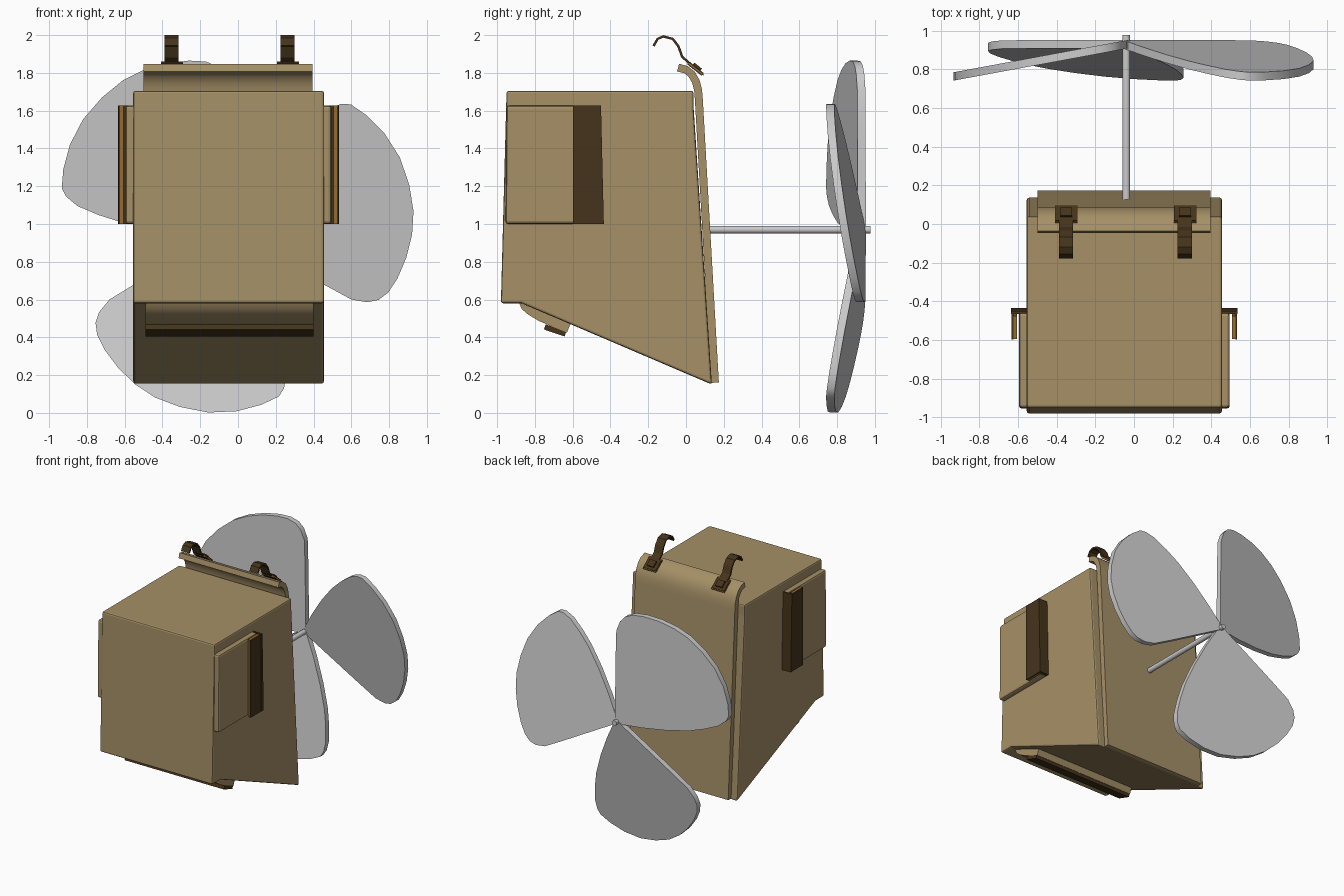
import bpy, bmesh, math
from mathutils import Vector, Matrix

if "Cube" in bpy.data.objects:
    bpy.data.objects.remove(bpy.data.objects["Cube"])


def material(name, rgb):
    m = bpy.data.materials.new(name)
    m.diffuse_color = (*rgb, 1)
    m.use_nodes = True
    m.node_tree.nodes["Principled BSDF"].inputs["Base Color"].default_value = m.diffuse_color
    return m


TAN = material("canvas_tan", (0.38, 0.28, 0.135))
DARK = material("leather_dark", (0.06, 0.034, 0.011))
ORANGE = material("leather_edge", (0.30, 0.15, 0.03))
CX = -0.05  # centre line of the pack


def finish(name, bm, mat=None, bevel=0, segs=2, smooth=False):
    bmesh.ops.recalc_face_normals(bm, faces=bm.faces)
    me = bpy.data.meshes.new(name)
    bm.to_mesh(me)
    bm.free()
    ob = bpy.data.objects.new(name, me)
    bpy.context.collection.objects.link(ob)
    if mat:
        me.materials.append(mat)
    if bevel:
        mod = ob.modifiers.new("bevel", 'BEVEL')
        mod.width, mod.segments = bevel, segs
        mod.limit_method = 'ANGLE'
    if smooth:
        bpy.ops.object.select_all(action='DESELECT')
        ob.select_set(True)
        bpy.context.view_layer.objects.active = ob
        bpy.ops.object.shade_smooth_by_angle(angle=math.radians(35))
    return ob


def extrude(name, pts, offset, **kw):
    """Solid from a closed outline of 3D points pushed along offset."""
    bm = bmesh.new()
    face = bm.faces.new([bm.verts.new(p) for p in pts])
    new = bmesh.ops.extrude_face_region(bm, geom=[face], use_keep_orig=True)["geom"]
    bmesh.ops.translate(bm, vec=Vector(offset),
                        verts=[g for g in new if isinstance(g, bmesh.types.BMVert)])
    return finish(name, bm, **kw)


def prism(name, yz, x0, x1, **kw):
    return extrude(name, [(x0, y, z) for y, z in yz], (x1 - x0, 0, 0), **kw)


def ribbon(path, t):
    """Outline of a strip with thickness t centred on a y-z path."""
    a, b = [], []
    for i, p in enumerate(path):
        d = Vector(path[min(i + 1, len(path) - 1)]) - Vector(path[max(i - 1, 0)])
        n = Vector((-d.y, d.x)).normalized() * t / 2
        a.append(Vector(p) + n)
        b.append(Vector(p) - n)
    return a + b[::-1]


# Wedge-shaped pack body
prism("pack_body", [(-0.95, 1.705), (0.04, 1.705), (0.04, 1.62), (0.137, 0.15),
                    (-0.87, 0.58), (-0.98, 0.58)],
      -0.555, 0.455, mat=TAN, bevel=0.012)

# Back panel, curling over at the top
prism("back_panel", ribbon([(0.153, 0.16), (0.068, 1.66), (0.064, 1.71), (0.052, 1.755),
                            (0.03, 1.793), (0.0, 1.817), (-0.042, 1.828)], 0.042),
      -0.50, 0.395, mat=TAN, smooth=True)

# Flap curling under the front edge, with its dark fastening bar
prism("lower_flap", [(-0.885, 0.585), (-0.87, 0.55), (-0.835, 0.52), (-0.78, 0.487),
                     (-0.72, 0.462), (-0.63, 0.425), (-0.61, 0.475)],
      -0.49, 0.40, mat=TAN, smooth=True)
prism("lower_flap_bar", ribbon([(-0.748, 0.455), (-0.638, 0.418)], 0.028),
      -0.49, 0.40, mat=DARK)

# Side pockets with L-shaped edge brackets
for label, s in (("left", -1), ("right", 1)):
    def side_x(d):
        return CX + s * d
    prism(f"{label}_side_pocket", [(-0.955, 1.0), (-0.45, 1.0), (-0.46, 1.627), (-0.95, 1.627)],
          side_x(0.49), side_x(0.545), mat=TAN, bevel=0.015)
    for part, y0, y1, a, b, mat in (("bracket_web", -0.465, -0.435, 0.50, 0.585, DARK),
                                    ("bracket_lining", -0.595, -0.46, 0.556, 0.574, ORANGE),
                                    ("bracket_leaf", -0.598, -0.435, 0.574, 0.583, DARK)):
        prism(f"{label}_{part}", [(y0, 1.0), (y1, 1.0), (y1 - 0.015, 1.627), (y0, 1.627)],
              side_x(a), side_x(b), mat=mat)

# Shoulder straps and buckles
strap = [(0.085, 1.795), (0.02, 1.85), (-0.02, 1.885), (-0.04, 1.94), (-0.07, 1.98),
         (-0.12, 1.993), (-0.15, 1.98), (-0.172, 1.942)]
for label, x in (("left", -0.35), ("right", 0.264)):
    prism(f"{label}_strap", ribbon(strap, 0.013), x - 0.038, x + 0.035, mat=DARK)
    prism(f"{label}_buckle", ribbon([(0.088, 1.792), (0.012, 1.852)], 0.018),
          x - 0.056, x + 0.056, mat=DARK)
    prism(f"{label}_buckle_pin", ribbon([(0.075, 1.81), (0.035, 1.843)], 0.03),
          x - 0.03, x + 0.03, mat=DARK)
    prism(f"{label}_buckle_trim", ribbon([(0.094, 1.788), (0.006, 1.857)], 0.006),
          x - 0.058, x + 0.058, mat=ORANGE)

# Propeller shaft
HUB_X, HUB_Z = -0.04, 0.97
bm = bmesh.new()
bmesh.ops.create_cone(bm, cap_ends=True, segments=16, radius1=0.02, radius2=0.02, depth=0.85,
                      matrix=Matrix.Translation((HUB_X, 0.552, HUB_Z)) @ Matrix.Rotation(math.pi / 2, 4, 'X'))
finish("propeller_shaft", bm, smooth=True)

# Three pitched propeller blades
outline = [(0.012, 0), (0.005, 0.55), (0.0, 0.74), (-0.03, 0.82), (-0.07, 0.865), (-0.13, 0.89),
           (-0.22, 0.895), (-0.34, 0.88), (-0.46, 0.845), (-0.57, 0.79), (-0.68, 0.70),
           (-0.78, 0.585), (-0.85, 0.45), (-0.885, 0.32), (-0.893, 0.22), (-0.87, 0.175),
           (-0.81, 0.125), (-0.70, 0.078), (-0.58, 0.04), (-0.40, 0.008), (-0.2, -0.01), (0, -0.015)]
for i in range(3):
    turn = Matrix.Rotation(i * math.tau / 3, 4, 'Y')
    pts = [Vector((HUB_X, 0, HUB_Z)) + turn @ Vector((x, 0.95 + 0.185 * x, z)) for x, z in outline]
    extrude(f"propeller_blade_{i + 1}", pts, (0, -0.043, 0), smooth=True)
